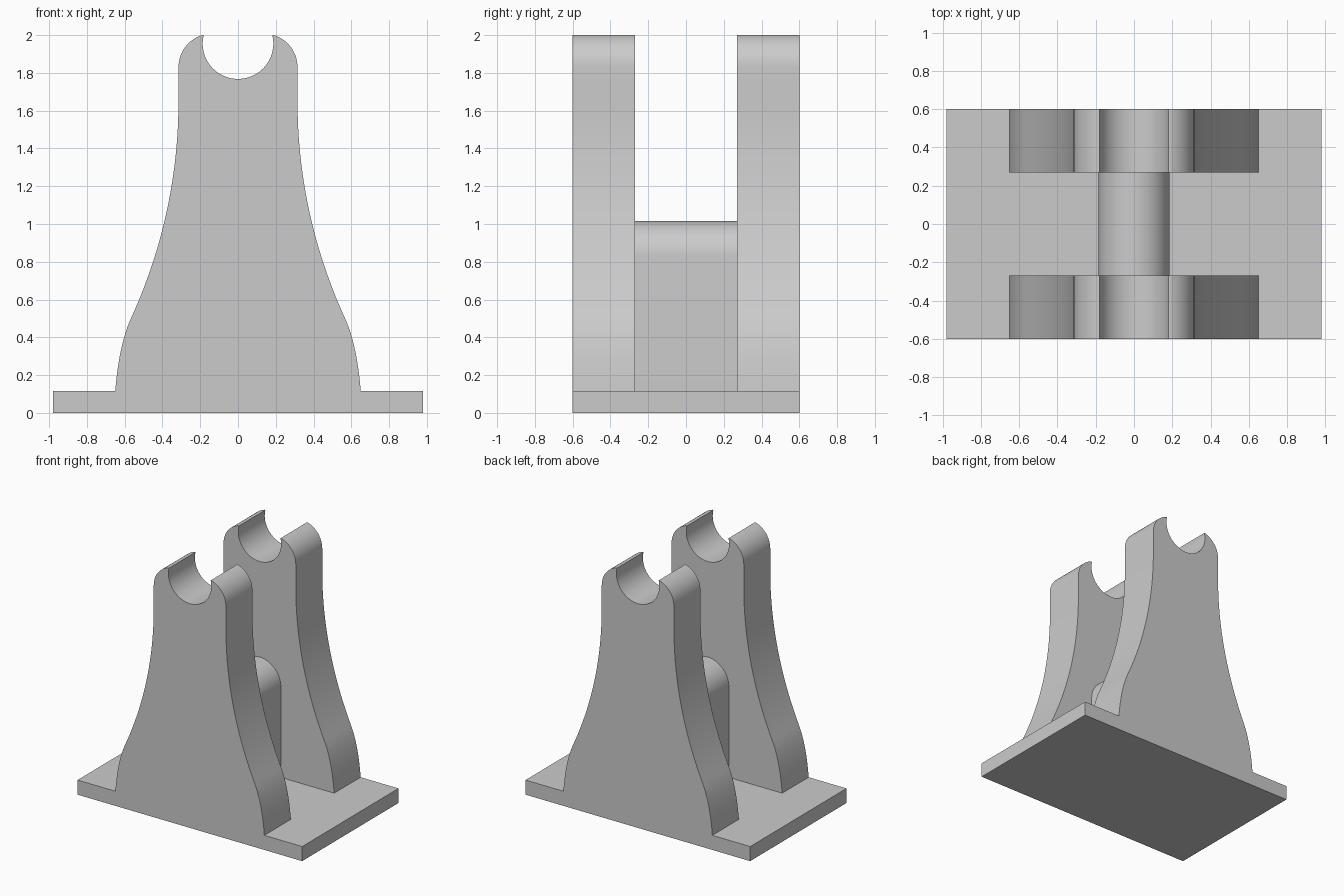
import bpy
import bmesh
from math import atan2, cos, pi, radians, sin, sqrt

cube = bpy.data.objects.get("Cube")
if cube:
    bpy.data.objects.remove(cube, do_unlink=True)

# One plain grey throughout
GREY = (0.6, 0.6, 0.6, 1)
grey = bpy.data.materials.new("light grey")
grey.use_nodes = True
grey.diffuse_color = GREY
grey.node_tree.nodes["Principled BSDF"].inputs["Base Color"].default_value = GREY

HALF_DEPTH = 0.6
GAP = 0.27        # half the space between the uprights
BASE_TOP = 0.115


def arc(cx, cz, r, start, end, steps):
    return [(cx + r * cos(start + (end - start) * i / steps),
             cz + r * sin(start + (end - start) * i / steps))
            for i in range(steps + 1)]


def bezier(a, b, c, steps):
    ts = [i / steps for i in range(steps)]
    return [tuple((1 - t) ** 2 * p + 2 * t * (1 - t) * q + t * t * s
                  for p, q, s in zip(a, b, c)) for t in ts]


def extrude_profile(name, outline, y0, y1):
    """Extrude an x-z outline from y0 to y1."""
    bm = bmesh.new()
    face = bm.faces.new([bm.verts.new((x, y0, z)) for x, z in outline])
    result = bmesh.ops.extrude_face_region(bm, geom=[face])
    moved = [v for v in result["geom"] if isinstance(v, bmesh.types.BMVert)]
    bmesh.ops.translate(bm, vec=(0, y1 - y0, 0), verts=moved)
    bmesh.ops.recalc_face_normals(bm, faces=bm.faces)
    mesh = bpy.data.meshes.new(name)
    bm.to_mesh(mesh)
    bm.free()
    mesh.materials.append(grey)
    obj = bpy.data.objects.new(name, mesh)
    bpy.context.collection.objects.link(obj)
    bpy.ops.object.select_all(action="DESELECT")
    obj.select_set(True)
    bpy.context.view_layer.objects.active = obj
    bpy.ops.object.shade_smooth_by_angle(angle=radians(30))
    return obj


# Base plate
extrude_profile("base_plate",
                [(-0.98, 0), (0.98, 0), (0.98, BASE_TOP), (-0.98, BASE_TOP)],
                -HALF_DEPTH, HALF_DEPTH)

# Upright outline: bulging foot, long concave flank, rounded shoulder
flank_r, flank_z, neck = 2.75, 1.65, 0.315
drop = flank_z - 0.5
flank = arc(neck + flank_r, flank_z, flank_r,
            pi + atan2(drop, sqrt(flank_r ** 2 - drop ** 2)), pi, 24)
foot = bezier((0.65, BASE_TOP), (0.63, 0.36), flank[0], 12)
shoulder_r, shoulder_z = 0.178, 1.83
shoulder = arc(neck - shoulder_r, shoulder_z, shoulder_r, 0, 1.27, 14)
side = foot + flank + shoulder

# Round cradle cut into the top
cradle_r, cradle_z = 0.187, 1.955
tip = atan2(2 - cradle_z, 0.182)
cradle = arc(0, cradle_z, cradle_r, tip, -pi - tip, 40)

upright = side + cradle + [(-x, z) for x, z in reversed(side)]
extrude_profile("front_upright", upright, -HALF_DEPTH, -GAP)
extrude_profile("back_upright", upright, GAP, HALF_DEPTH)

# Round-topped rib joining the uprights
rib_r = 0.185
rib = ([(-rib_r, BASE_TOP), (rib_r, BASE_TOP)]
       + arc(0, 0.83, rib_r, 0, pi, 32))
extrude_profile("centre_rib", rib, -GAP, GAP)
